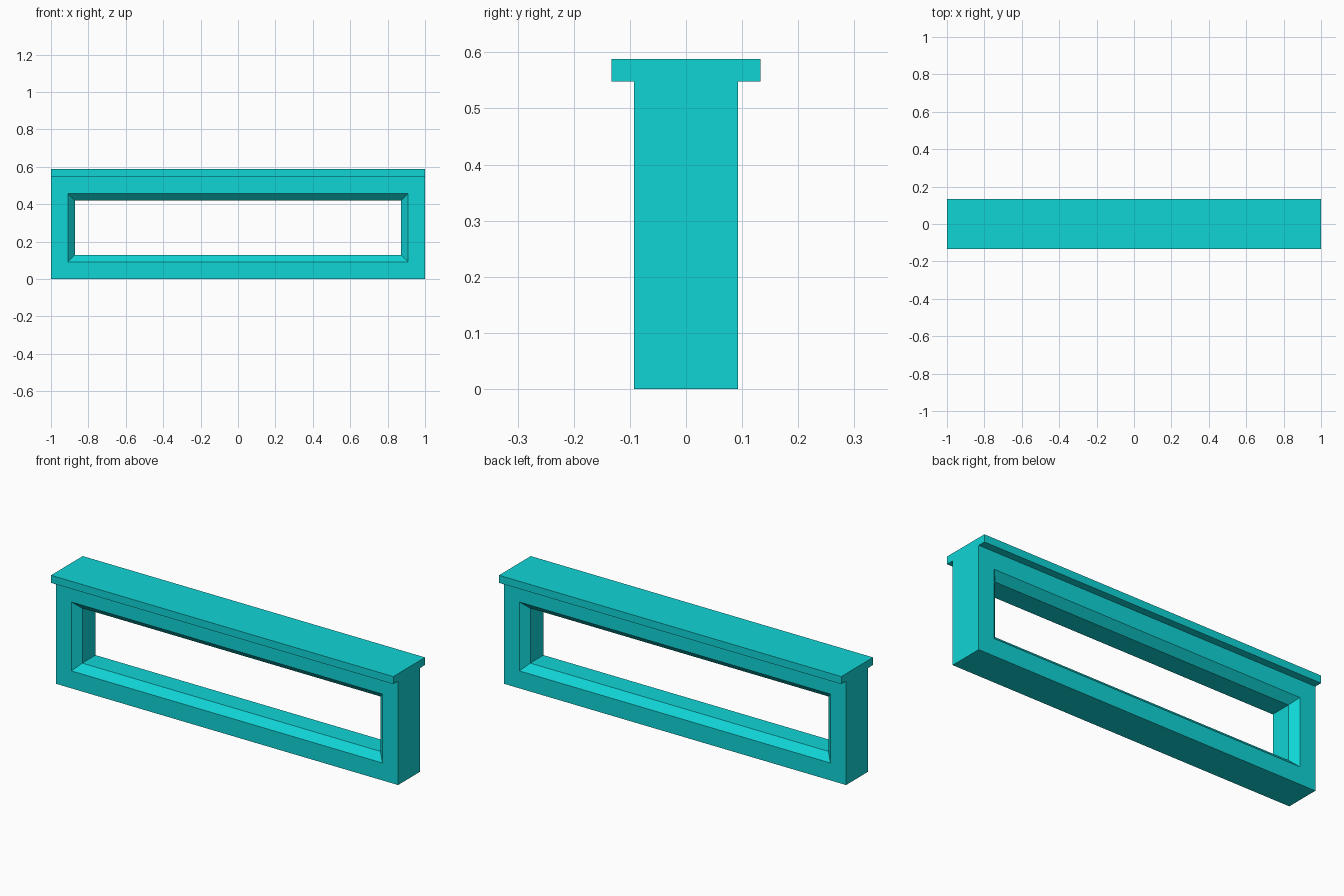
import bpy
import bmesh

old = bpy.data.objects.get("Cube")
if old:
    bpy.data.objects.remove(old, do_unlink=True)

teal = bpy.data.materials.new("turquoise")
teal.use_nodes = True
color = (0.005, 0.66, 0.67, 1)
teal.diffuse_color = color
teal.node_tree.nodes["Principled BSDF"].inputs["Base Color"].default_value = color

HALF_LEN = 1.0
BODY_TOP, CAP_TOP = 0.548, 0.588
BODY_Y, CAP_Y = 0.0925, 0.1325
RAIL = 0.092       # width of the frame's flat face
CHAMFER = 0.037    # bevel around the opening


def finish(bm, name):
    bmesh.ops.recalc_face_normals(bm, faces=bm.faces)
    mesh = bpy.data.meshes.new(name)
    bm.to_mesh(mesh)
    bm.free()
    mesh.materials.append(teal)
    obj = bpy.data.objects.new(name, mesh)
    bpy.context.collection.objects.link(obj)
    return obj


def ring(bm, inset, y):
    """Rectangle in the xz plane, inset from the body outline."""
    x, low, high = HALF_LEN - inset, inset, BODY_TOP - inset
    corners = ((-x, low), (x, low), (x, high), (-x, high))
    return [bm.verts.new((cx, y, cz)) for cx, cz in corners]


# Frame: a cross-section swept round the rectangular opening
bm = bmesh.new()
section = [
    (0, -BODY_Y),
    (RAIL, -BODY_Y),
    (RAIL + CHAMFER, -BODY_Y + CHAMFER),
    (RAIL + CHAMFER, BODY_Y - CHAMFER),
    (RAIL, BODY_Y),
    (0, BODY_Y),
]
rings = [ring(bm, inset, y) for inset, y in section]
for a, b in zip(rings, rings[1:] + rings[:1]):
    for i in range(4):
        j = (i + 1) % 4
        bm.faces.new((a[i], a[j], b[j], b[i]))
finish(bm, "window_frame")

# Cap: a flat slab overhanging the front and back
bm = bmesh.new()
bmesh.ops.create_cube(bm, size=1)
bmesh.ops.scale(bm, vec=(2 * HALF_LEN, 2 * CAP_Y, CAP_TOP - BODY_TOP), verts=bm.verts)
bmesh.ops.translate(bm, vec=(0, 0, (CAP_TOP + BODY_TOP) / 2), verts=bm.verts)
finish(bm, "top_ledge")
